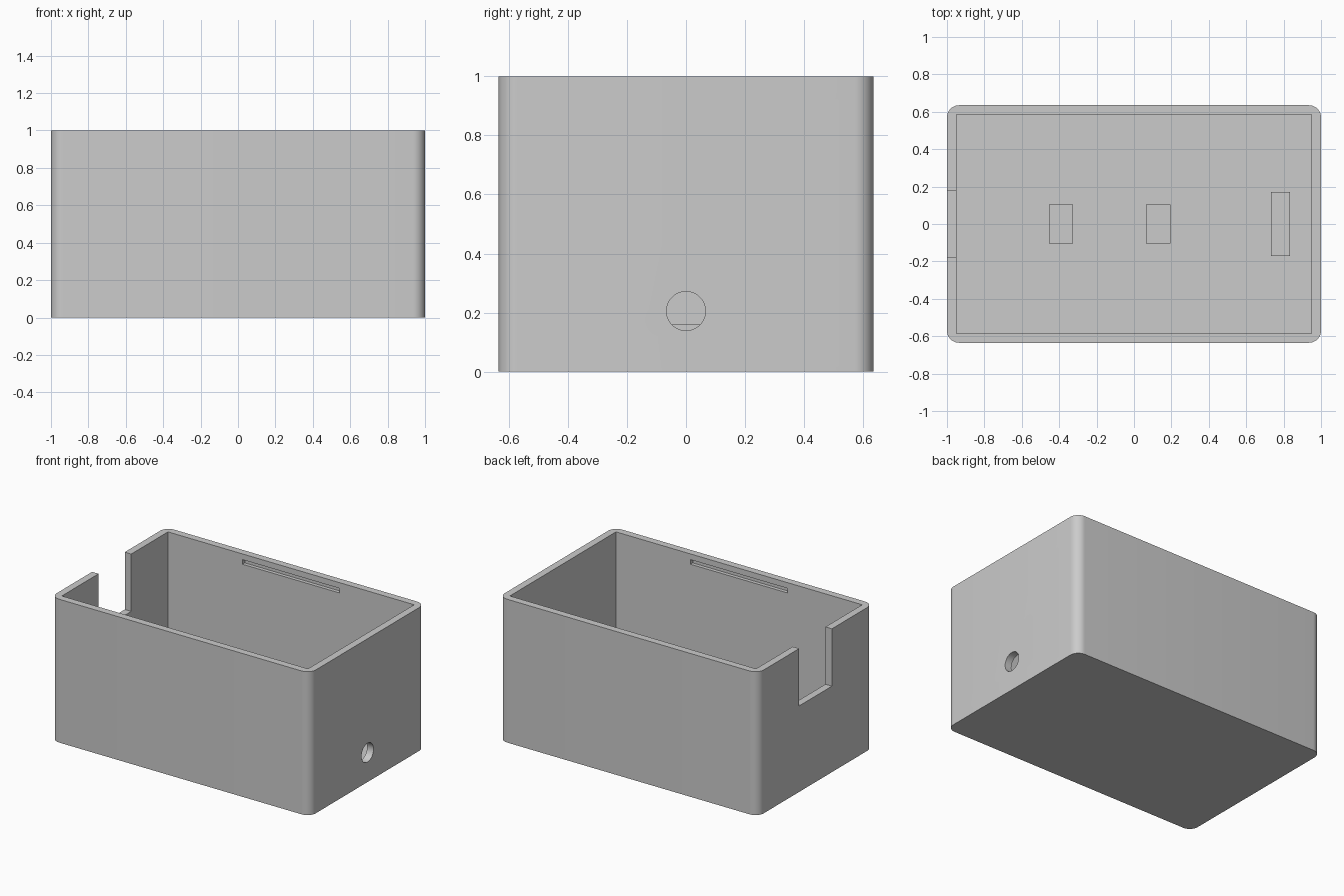
import bpy
import bmesh
import math
from mathutils import Matrix

cube = bpy.data.objects.get("Cube")
if cube:
    bpy.data.objects.remove(cube, do_unlink=True)

LENGTH, WIDTH, HEIGHT = 2.0, 1.27, 1.0
WALL, RADIUS = 0.05, 0.065
INNER_Y = WIDTH / 2 - WALL

grey = bpy.data.materials.new("plain grey")
grey.use_nodes = True
grey.diffuse_color = (0.6, 0.6, 0.6, 1)
grey.node_tree.nodes["Principled BSDF"].inputs["Base Color"].default_value = (0.6, 0.6, 0.6, 1)


def add_object(name, bm):
    mesh = bpy.data.meshes.new(name)
    bm.to_mesh(mesh)
    bm.free()
    mesh.materials.append(grey)
    obj = bpy.data.objects.new(name, mesh)
    bpy.context.collection.objects.link(obj)
    return obj


def box(name, xs, ys, zs, radius=0):
    """Box between given limits, with optional rounded upright edges."""
    bm = bmesh.new()
    size = [b - a for a, b in (xs, ys, zs)]
    centre = [(a + b) / 2 for a, b in (xs, ys, zs)]
    bmesh.ops.create_cube(bm, size=1, matrix=Matrix.Translation(centre) @ Matrix.Diagonal((*size, 1)))
    if radius:
        upright = [e for e in bm.edges if abs(e.verts[0].co.z - e.verts[1].co.z) > 0.1]
        bmesh.ops.bevel(bm, geom=upright, offset=radius, segments=10, profile=0.5, affect='EDGES')
    return add_object(name, bm)


def cut(target, cutter):
    cutter.hide_render = True
    mod = target.modifiers.new(cutter.name, 'BOOLEAN')
    mod.operation = 'DIFFERENCE'
    mod.solver = 'EXACT'
    mod.object = cutter
    bpy.context.view_layer.objects.active = target
    bpy.ops.object.modifier_apply(modifier=mod.name)
    bpy.data.objects.remove(cutter, do_unlink=True)


# Rounded outer shell, hollowed with a square-cornered cavity
case = box("open_case", (-LENGTH / 2, LENGTH / 2), (-WIDTH / 2, WIDTH / 2), (0, HEIGHT), RADIUS)
cut(case, box("cavity", (-LENGTH / 2 + WALL, LENGTH / 2 - WALL), (-INNER_Y, INNER_Y), (WALL, HEIGHT + 0.2)))

# Notch in one end wall
cut(case, box("notch", (-1.1, -0.9), (-0.18, 0.18), (0.6, 1.2)))

# Blind lid grooves inside both long walls
for side in (-1, 1):
    ys = sorted((side * (INNER_Y - 0.05), side * (INNER_Y + 0.025)))
    cut(case, box("lid_groove", (-0.375, 0.375), ys, (0.928, 0.96)))

# Round cable hole in the other end wall
bm = bmesh.new()
bmesh.ops.create_cone(bm, cap_ends=True, segments=48, radius1=0.066, radius2=0.066, depth=0.2,
                      matrix=Matrix.Translation((1, 0, 0.205)) @ Matrix.Rotation(math.pi / 2, 4, 'Y'))
cut(case, add_object("cable_hole", bm))

# Smooth the rounded surfaces only
bpy.ops.object.select_all(action='DESELECT')
case.select_set(True)
bpy.context.view_layer.objects.active = case
bpy.ops.object.shade_smooth_by_angle(angle=math.radians(30))

# Support blocks standing on the floor
for name, xs, half in (("left_support", (-0.455, -0.325), 0.105),
                       ("middle_support", (0.065, 0.195), 0.105),
                       ("cable_support", (0.732, 0.835), 0.17)):
    box(name, xs, (-half, half), (WALL - 0.01, 0.16))
